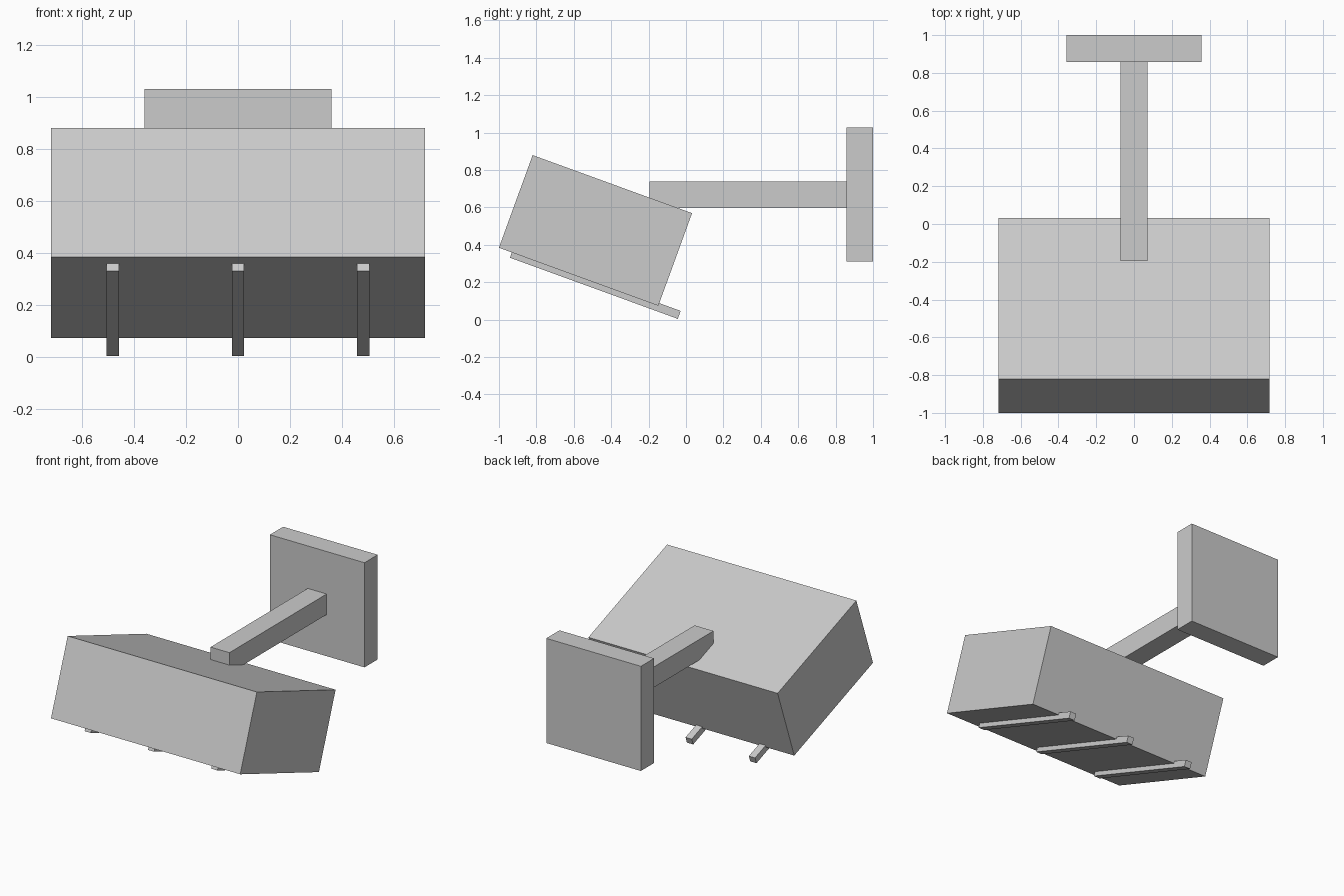
import bpy
from math import radians

old = bpy.data.objects.get("Cube")
if old:
    bpy.data.objects.remove(old, do_unlink=True)

# Single plain grey for every part
grey = bpy.data.materials.new("plain_grey")
grey.use_nodes = True
colour = (0.6, 0.6, 0.6, 1)
grey.diffuse_color = colour
grey.node_tree.nodes["Principled BSDF"].inputs["Base Color"].default_value = colour


def box(name, centre, size, tilt=0):
    """Flat-faced box, tilted about the x axis in degrees."""
    bpy.ops.mesh.primitive_cube_add(size=1, location=centre,
                                    rotation=(radians(tilt), 0, 0))
    part = bpy.context.object
    part.name = name
    part.scale = size
    part.data.materials.append(grey)
    return part


TILT = -20

# Wall plate and the arm reaching forward from it
box("wall_plate", (0, 0.929, 0.67), (0.717, 0.143, 0.717))
box("support_arm", (0, 0.335, 0.667), (0.143, 1.06, 0.141))

# Tilted housing
box("housing", (0, -0.484, 0.477), (1.434, 0.907, 0.527), TILT)

# Thin rails along the underside, overhanging at the back
for side, x in (("right", -0.48), ("middle", 0), ("left", 0.48)):
    box(side + "_rail", (x, -0.485, 0.189), (0.047, 0.955, 0.045), TILT)
